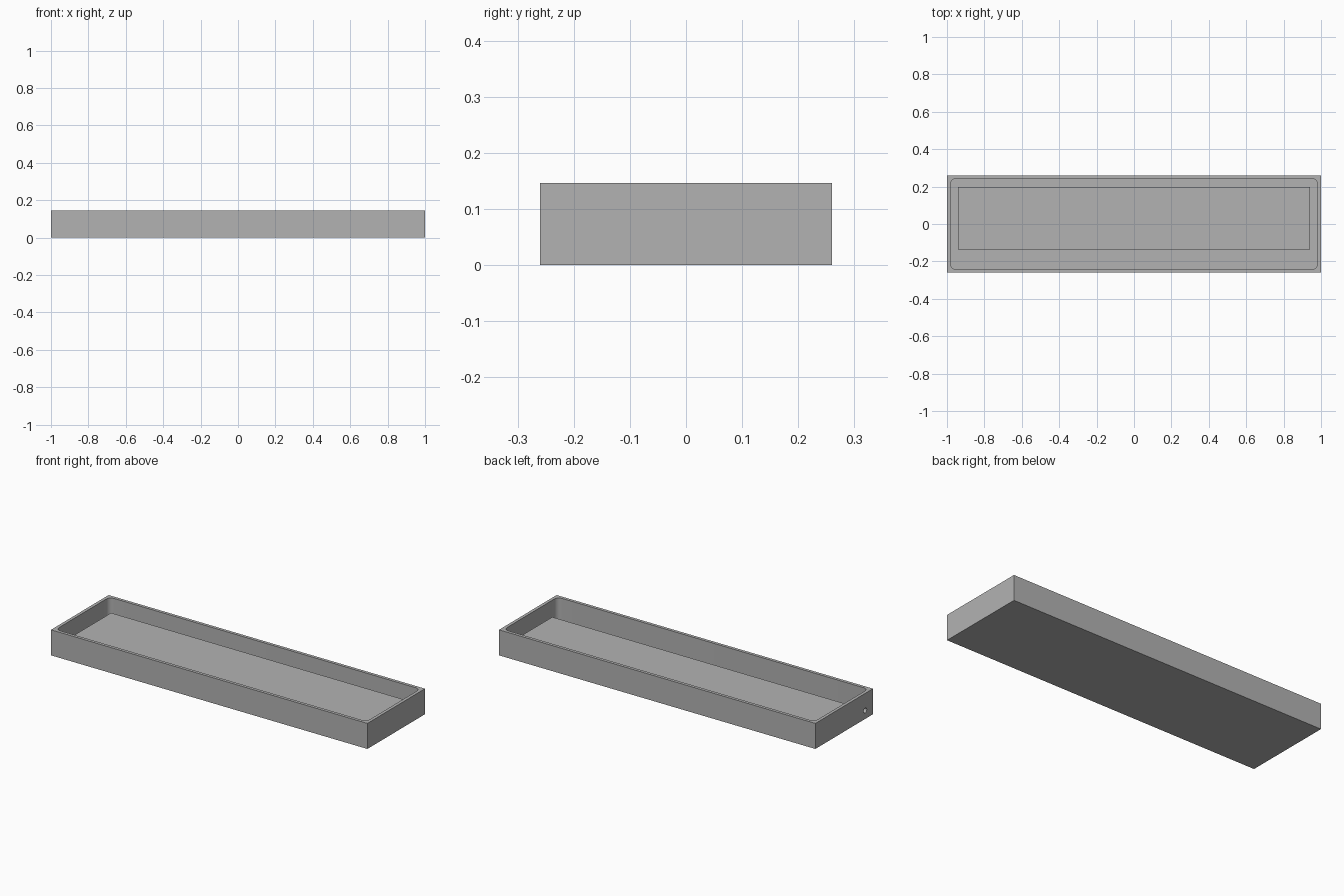
import bpy
import bmesh
import math

old = bpy.data.objects.get("Cube")
if old:
    bpy.data.objects.remove(old, do_unlink=True)

# Single flat colour
grey = bpy.data.materials.new("matte grey")
grey.use_nodes = True
colour = (0.45, 0.45, 0.45, 1)
grey.diffuse_color = colour
grey.node_tree.nodes["Principled BSDF"].inputs["Base Color"].default_value = colour

LENGTH, DEPTH, HEIGHT = 2.0, 0.52, 0.146
WALL, FLOOR = 0.018, 0.02


def box(name, low, high, corner=0):
    """Box between two corners, optionally with rounded vertical edges."""
    bm = bmesh.new()
    bmesh.ops.create_cube(bm, size=1)
    for v in bm.verts:
        v.co = [(a + b) / 2 + c * (b - a) for a, b, c in zip(low, high, v.co)]
    if corner:
        upright = [e for e in bm.edges
                   if abs(e.verts[0].co.z - e.verts[1].co.z) > 0.001]
        bmesh.ops.bevel(bm, geom=upright, offset=corner, segments=8,
                        profile=0.5, affect='EDGES')
    mesh = bpy.data.meshes.new(name)
    bm.to_mesh(mesh)
    bm.free()
    mesh.materials.append(grey)
    obj = bpy.data.objects.new(name, mesh)
    bpy.context.collection.objects.link(obj)
    return obj


def carve(target, cutter):
    """Subtract the cutter from the target, then discard it."""
    cutter.hide_render = True
    mod = target.modifiers.new("carve", 'BOOLEAN')
    mod.operation = 'DIFFERENCE'
    mod.solver = 'EXACT'
    mod.object = cutter
    bpy.context.view_layer.objects.active = target
    bpy.ops.object.modifier_apply(modifier=mod.name)
    bpy.data.objects.remove(cutter, do_unlink=True)


# Open tray with a rounded cavity
x, y = LENGTH / 2, DEPTH / 2
tray = box("tray", (-x, -y, 0), (x, y, HEIGHT))
carve(tray, box("cavity_cutter", (WALL - x, WALL - y, FLOOR),
                (x - WALL, y - WALL, HEIGHT + 0.1), corner=0.03))

# Cable hole through the end wall, opening into the front channel
bpy.ops.mesh.primitive_cylinder_add(
    vertices=32, radius=0.014, depth=0.08,
    location=(-x, -0.19, 0.048), rotation=(0, math.pi / 2, 0))
hole = bpy.context.object
hole.name = "cable_hole_cutter"
hole.data.materials.append(grey)
carve(tray, hole)

# Raised block inside the tray, set towards the back
box("inner_block", (-0.94, -0.135, FLOOR - 0.005), (0.94, 0.197, 0.084))

# Smooth only the rounded cavity corners and the hole
bpy.ops.object.select_all(action='DESELECT')
tray.select_set(True)
bpy.context.view_layer.objects.active = tray
bpy.ops.object.shade_smooth_by_angle(angle=math.radians(30))
